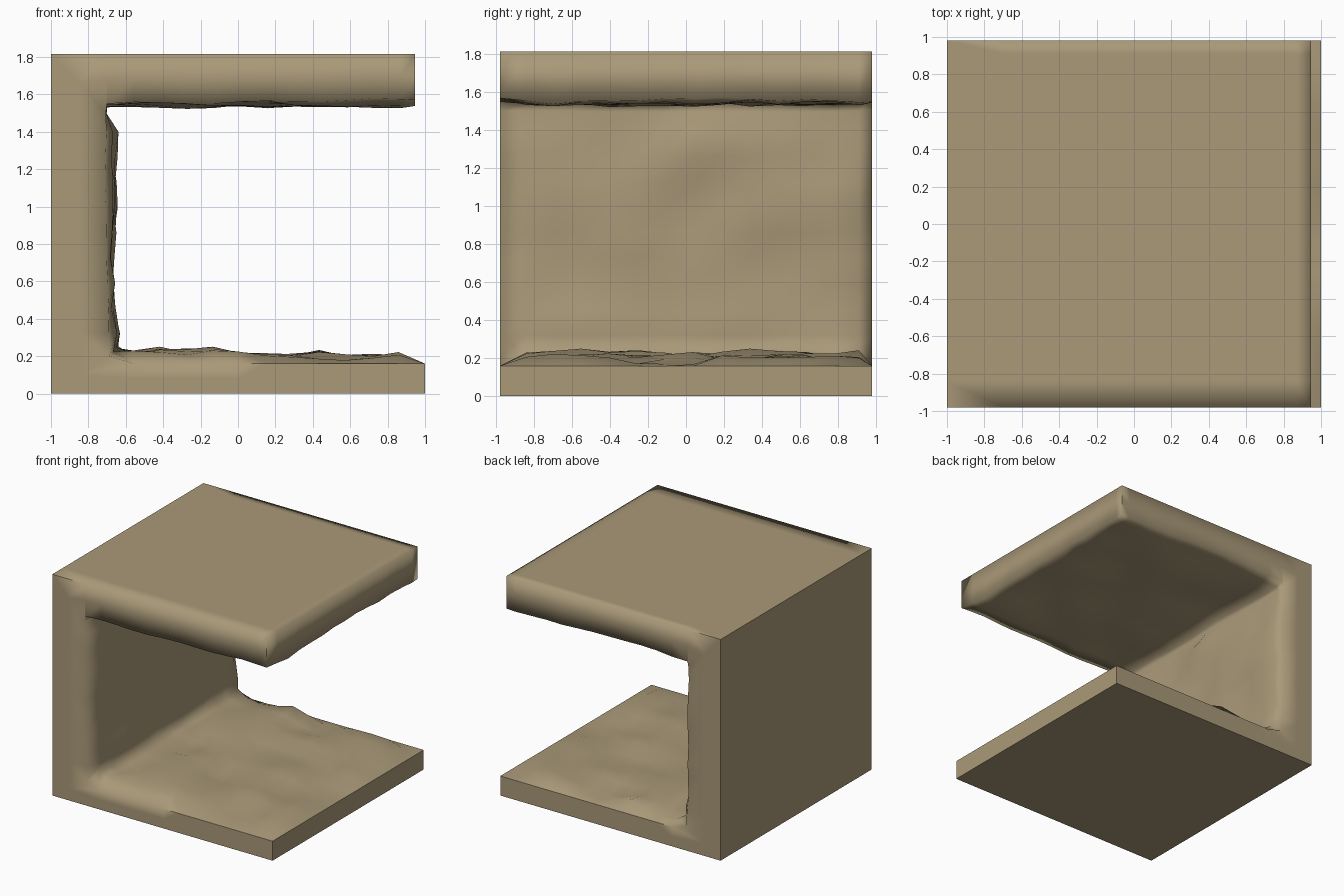
import bpy, bmesh
from mathutils import Vector, noise

if "Cube" in bpy.data.objects:
    bpy.data.objects.remove(bpy.data.objects["Cube"])

Y, TOP = 0.98, 1.815


def lerp(a, b, n):
    return [a + (b - a) * i / n for i in range(n + 1)]


# C-shaped section: (inner point, matching outer point, rock bulge direction)
section = []
for x in lerp(1.0, -0.56, 11):
    section.append(((x, 0.16), (x, 0), (0, 1)))
section.append(((-0.70, 0.19), (-1, 0), (0.7, 0.7)))
for z in lerp(0.32, 1.40, 8):
    section.append(((-0.71, z), (-1, z), (1, 0)))
section.append(((-0.71, 1.51), (-1, TOP), (0.3, -0.5)))
for x in lerp(-0.70, 0.87, 11) + [0.945]:
    section.append(((x, 1.565), (x, TOP), (0, -1)))

stations = [-Y, -0.84] + lerp(-0.70, 0.78, 10) + [0.91, Y]
n, last = len(section), len(stations) - 1


def bulge(i, j, p, y):
    """Height of the rock relief: small on the rim, lumpy inside."""
    q = Vector((p[0], y, p[1]))
    lump = noise.noise(q * 3.1 + Vector((4.2, 1.7, 8.3)))
    fine = noise.noise(q * 6.3 + Vector((9.1, 3.3, 2.6)))
    ceiling = i > 21
    if j in (0, last) or i in (0, n - 1):
        return 0 if i < 12 else 0.03 * lump + 0.008
    base = 0.022 if ceiling else 0.035
    if not ceiling and i > 11:
        base = 0.04
    if 8 <= i <= 13:
        base += 0.025                      # rubble piled at the wall foot
    amp = 0.03 if ceiling else 0.05
    return max(base + amp * lump + amp * 0.5 * fine, -0.03 if i > 11 else 0)


bm = bmesh.new()
inner, outer = [], []
for j, y in enumerate(stations):
    row_in, row_out = [], []
    for i, (p, o, d) in enumerate(section):
        h = bulge(i, j, p, y)
        row_in.append(bm.verts.new((p[0] + d[0] * h, y, p[1] + d[1] * h)))
        row_out.append(bm.verts.new((o[0], y, o[1])))
    inner.append(row_in)
    outer.append(row_out)

# Rough inner skin, flat outer skin and the two slab ends
loops = [a + b[::-1] for a, b in zip(inner, outer)]
for a, b in zip(loops, loops[1:]):
    for k in range(2 * n):
        m = (k + 1) % (2 * n)
        bm.faces.new((a[k], a[m], b[m], b[k]))

# Front and back faces, with a middle row that keeps them flat
for j in (0, last):
    mid = [bm.verts.new(a.co.lerp(b.co, 0.5)) for a, b in zip(inner[j], outer[j])]
    for r, s in ((inner[j], mid), (mid, outer[j])):
        for i in range(n - 1):
            bm.faces.new((r[i], r[i + 1], s[i + 1], s[i]))

bmesh.ops.recalc_face_normals(bm, faces=bm.faces)
for f in bm.faces:
    f.smooth = True
# Soft edges on the rock and ceiling slab, crisp edges elsewhere
for e in bm.edges:
    c = (e.verts[0].co + e.verts[1].co) / 2
    soft = c.z > 0.17 and c.x > -0.78
    rim = c.z < 0.17 and -0.6 < c.x < 0 and c.z > 0.1 and c.y < 0
    e.smooth = soft or rim or e.calc_face_angle(0) < 0.6

mesh = bpy.data.meshes.new("cave_shell")
bm.to_mesh(mesh)
bm.free()
shell = bpy.data.objects.new("cave_shell", mesh)
bpy.context.collection.objects.link(shell)

# Sandstone colour
stone = bpy.data.materials.new("sandstone")
stone.diffuse_color = (0.40, 0.32, 0.19, 1)
stone.use_nodes = True
stone.node_tree.nodes["Principled BSDF"].inputs["Base Color"].default_value = stone.diffuse_color
mesh.materials.append(stone)
